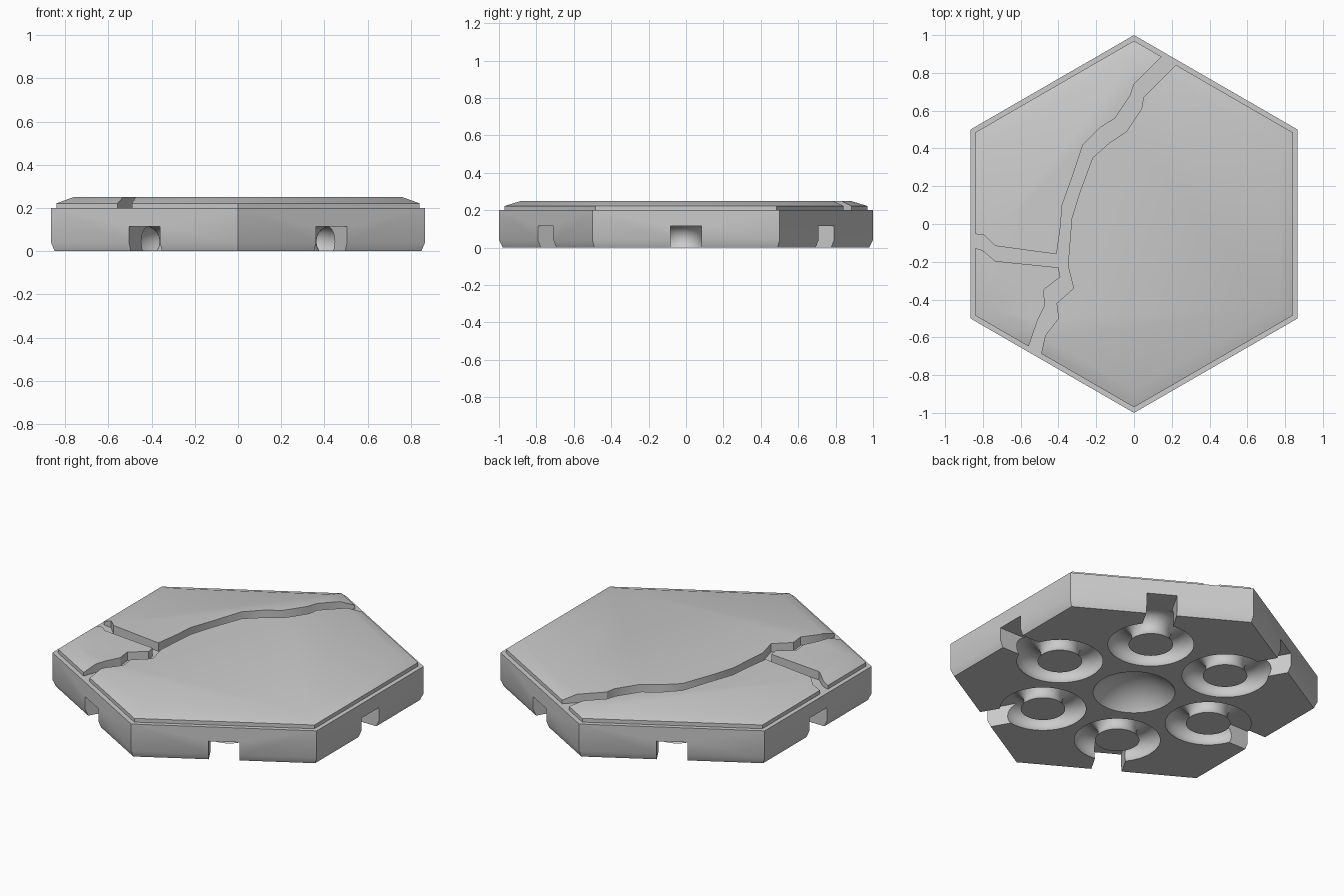
import bpy
import bmesh
from math import radians, cos, sin, pi
from mathutils import Matrix, Vector

default_cube = bpy.data.objects.get("Cube")
if default_cube:
    bpy.data.objects.remove(default_cube, do_unlink=True)

# One stone colour for the whole tile
STONE = (0.6, 0.6, 0.6, 1)
stone = bpy.data.materials.new("stone_grey")
stone.use_nodes = True
stone.diffuse_color = STONE
stone.node_tree.nodes["Principled BSDF"].inputs["Base Color"].default_value = STONE


def make_object(name, bm):
    """Turn a bmesh into a scene object with outward normals."""
    bmesh.ops.recalc_face_normals(bm, faces=bm.faces)
    mesh = bpy.data.meshes.new(name)
    bm.to_mesh(mesh)
    bm.free()
    mesh.materials.append(stone)
    obj = bpy.data.objects.new(name, mesh)
    bpy.context.collection.objects.link(obj)
    return obj


def loft(name, rings):
    """Closed solid through a list of rings, each with the same point count."""
    bm = bmesh.new()
    loops = [[bm.verts.new(point) for point in ring] for ring in rings]
    count = len(loops[0])
    for low, high in zip(loops, loops[1:]):
        for i in range(count):
            j = (i + 1) % count
            bm.faces.new((low[i], low[j], high[j], high[i]))
    bm.faces.new(loops[0][::-1])
    bm.faces.new(loops[-1])
    return make_object(name, bm)


def hexagon(radius, z):
    """Hexagon with corners on the front and the back."""
    angles = [pi / 2 + pi / 3 * i for i in range(6)]
    return [(radius * cos(a), radius * sin(a), z) for a in angles]


def make_torus(name, centre, major, minor, around=64, across=24):
    bm = bmesh.new()
    grid = []
    for i in range(around):
        turn = Matrix.Rotation(2 * pi * i / around, 3, "Z")
        row = []
        for j in range(across):
            b = 2 * pi * j / across
            offset = turn @ Vector((major + minor * cos(b), 0, minor * sin(b)))
            row.append(bm.verts.new(centre + offset))
        grid.append(row)
    for i in range(around):
        here, after = grid[i], grid[(i + 1) % around]
        for j in range(across):
            k = (j + 1) % across
            bm.faces.new((here[j], after[j], after[k], here[k]))
    return make_object(name, bm)


def make_box(name, low, high, turn):
    bm = bmesh.new()
    size = high - low
    matrix = turn @ Matrix.Translation((low + high) / 2) @ Matrix.Diagonal(size).to_4x4()
    bmesh.ops.create_cube(bm, size=1, matrix=matrix)
    return make_object(name, bm)


def carve(target, cutter):
    """Subtract the cutter from the target, then discard it."""
    cutter.hide_render = True
    modifier = target.modifiers.new("carve", "BOOLEAN")
    modifier.operation = "DIFFERENCE"
    modifier.solver = "EXACT"
    modifier.object = cutter
    bpy.context.view_layer.objects.active = target
    bpy.ops.object.modifier_apply(modifier=modifier.name)
    bpy.data.objects.remove(cutter, do_unlink=True)


def smooth(obj):
    bpy.ops.object.select_all(action="DESELECT")
    obj.select_set(True)
    bpy.context.view_layer.objects.active = obj
    bpy.ops.object.shade_smooth_by_angle(angle=radians(30))


# Tile base with a slightly tapered foot
BASE_TOP = 0.2
tile_base = loft("tile_base", [hexagon(0.98, 0), hexagon(1, 0.04), hexagon(1, BASE_TOP)])

# Shallow round dimple in the middle of the underside
bm = bmesh.new()
bmesh.ops.create_uvsphere(bm, u_segments=64, v_segments=48, radius=0.268,
                          matrix=Matrix.Translation((0, 0, -0.153)))
carve(tile_base, make_object("dimple_cutter", bm))

# Ring grooves under the tile, each opening through a notch in its side
for side in range(6):
    turn = Matrix.Rotation(pi / 3 * side, 4, "Z")
    centre = turn @ Vector((0.52, 0, 0.045))
    carve(tile_base, make_torus("groove_cutter", centre, 0.175, 0.072))
    carve(tile_base, make_box("notch_cutter", Vector((0.7, -0.083, -0.1)),
                              Vector((1, 0.083, 0.115)), turn))
smooth(tile_base)

# Paving slab with a bevelled rim
paving_slab = loft("paving_slab", [hexagon(0.97, BASE_TOP), hexagon(0.97, 0.222),
                                   hexagon(0.88, 0.25)])

# Outline of the forked crack: west bank, side branch, then east bank
west_bank = [(.25, .98), (.15, .89), (0, .74), (-.02, .68), (-.1, .56), (-.18, .51),
             (-.27, .42), (-.33, .24), (-.38, .1), (-.39, -.02), (-.41, -.16)]
branch = [(-.735, -.116), (-.79, -.06), (-.84, -.053), (-.95, -.04),
          (-.95, -.11), (-.84, -.127), (-.8, -.14), (-.735, -.196), (-.4, -.23)]
fork = [(-.39, -.28), (-.48, -.35), (-.47, -.43), (-.51, -.51), (-.555, -.64), (-.6, -.78)]
east_bank = [(-.52, -.8), (-.49, -.68), (-.47, -.59), (-.4, -.5), (-.41, -.42),
             (-.32, -.34), (-.35, -.22), (-.33, .03), (-.29, .16), (-.22, .35),
             (-.13, .43), (-.04, .49), (.04, .61), (.05, .67), (.22, .84), (.33, .95)]
outline = west_bank + branch + fork + east_bank
crack = loft("crack_cutter", [[(x, y, z) for x, y in outline] for z in (0.1, 0.4)])
carve(paving_slab, crack)
smooth(paving_slab)
